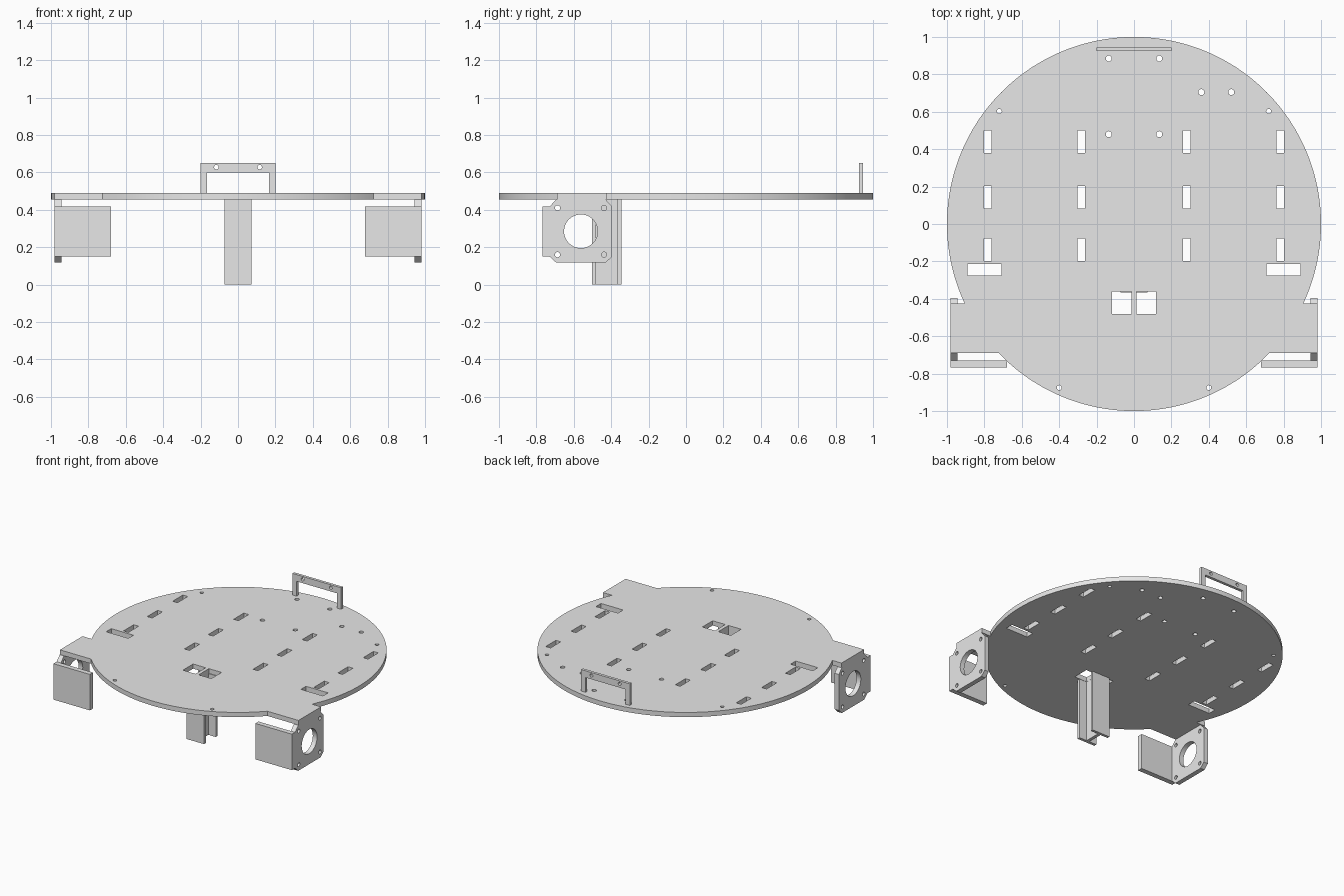
import bpy, bmesh
from math import sin, cos, pi, asin, radians
from mathutils import Matrix

if "Cube" in bpy.data.objects:
    bpy.data.objects.remove(bpy.data.objects["Cube"], do_unlink=True)

grey = bpy.data.materials.new("plain grey")
grey.use_nodes = True
grey.diffuse_color = (0.8, 0.8, 0.8, 1)
grey.node_tree.nodes["Principled BSDF"].inputs["Base Color"].default_value = (0.8, 0.8, 0.8, 1)

# Drawing planes: columns are where the sketch's own axes point
PLANES = {
    "xy": Matrix.Identity(4),
    "yz": Matrix(((0, 0, 1, 0), (1, 0, 0, 0), (0, 1, 0, 0), (0, 0, 0, 1))),
    "xz": Matrix(((1, 0, 0, 0), (0, 0, -1, 0), (0, 1, 0, 0), (0, 0, 0, 1))),
}


def rect(x0, x1, y0, y1):
    return [(x0, y0), (x1, y0), (x1, y1), (x0, y1)]


def circle(x, y, r, n=24):
    return [(x + r * cos(2 * pi * i / n), y + r * sin(2 * pi * i / n)) for i in range(n)]


def arc(a0, a1, n):
    return [(cos(a0 + (a1 - a0) * i / n), sin(a0 + (a1 - a0) * i / n)) for i in range(n + 1)]


def mirrored(half):
    """Close a right-hand outline with its mirror image."""
    return half + [(-x, y) for x, y in reversed(half) if abs(x) > 1e-5]


def sheet(name, plane, lo, hi, outline, holes=()):
    """Extrude an outline with holes between lo and hi across a plane."""
    curve = bpy.data.curves.new(name, "CURVE")
    curve.dimensions = "2D"
    curve.fill_mode = "BOTH"
    curve.extrude = (hi - lo) / 2
    for loop in [outline, *holes]:
        spline = curve.splines.new("POLY")
        spline.points.add(len(loop) - 1)
        spline.use_cyclic_u = True
        for point, (a, b) in zip(spline.points, loop):
            point.co = (a, b, 0, 1)
    sketch = bpy.data.objects.new(name + " sketch", curve)
    bpy.context.collection.objects.link(sketch)
    bpy.context.view_layer.update()
    graph = bpy.context.evaluated_depsgraph_get()
    mesh = bpy.data.meshes.new_from_object(sketch.evaluated_get(graph))
    bpy.data.objects.remove(sketch, do_unlink=True)

    offset = (lo + hi) / 2 * (-1 if plane == "xz" else 1)
    mesh.transform(PLANES[plane] @ Matrix.Translation((0, 0, offset)))
    bm = bmesh.new()
    bm.from_mesh(mesh)
    bmesh.ops.remove_doubles(bm, verts=bm.verts, dist=1e-5)
    bmesh.ops.recalc_face_normals(bm, faces=bm.faces)
    for face in bm.faces:
        face.smooth = True
        face.material_index = 0
    bm.to_mesh(mesh)
    bm.free()
    mesh.set_sharp_from_angle(angle=radians(30))
    mesh.materials.clear()
    mesh.materials.append(grey)
    obj = bpy.data.objects.new(name, mesh)
    bpy.context.collection.objects.link(obj)
    return obj


BOTTOM, TOP = 0.455, 0.49          # base plate heights
EAR_X, EAR_FRONT, EAR_BACK = 0.98, -0.69, -0.425

# Base plate: disc with an ear on each side
half = (arc(-pi / 2, asin(EAR_FRONT), 24)
        + [(EAR_X, EAR_FRONT), (EAR_X, EAR_BACK)]
        + arc(asin(EAR_BACK), pi / 2, 56))
holes = [circle(0.36, 0.705, 0.016), circle(0.52, 0.705, 0.016)]
for s in (-1, 1):
    # Slots in rows of three
    for x in (0.282, 0.783):
        for y in (0.44, 0.142, -0.137):
            holes.append(rect(s * x - 0.02, s * x + 0.02, y - 0.06, y + 0.06))
    # Wide slots and the openings beside the column
    holes.append(rect(s * 0.8 - 0.091, s * 0.8 + 0.091, -0.275, -0.215))
    holes.append(rect(s * 0.065 - 0.052, s * 0.065 + 0.052, -0.48, -0.36))
    # Screw holes
    for x, y, r in ((0.135, 0.885, 0.016), (0.135, 0.48, 0.016),
                    (0.72, 0.603, 0.013), (0.4, -0.875, 0.013)):
        holes.append(circle(s * x, y, r))
sheet("base_plate", "xy", BOTTOM, TOP, mirrored(half), holes)

# Handle at the back
handle = mirrored([(0.165, 0.6), (0.165, TOP), (0.2, TOP), (0.2, 0.65)])
sheet("handle", "xz", 0.924, 0.945, handle,
      [circle(s * 0.116, 0.628, 0.012) for s in (-1, 1)])

# Support column with an H section
column = mirrored([(0.073, -0.503), (0.073, -0.482), (0.012, -0.482),
                   (0.012, -0.365), (0.073, -0.365), (0.073, -0.345)])
sheet("support_column", "xy", 0, BOTTOM, column)

# Motor brackets: a drilled side plate and a front flap under each ear
side_plate = [(-0.767, 0.15), (-0.73, 0.15), (-0.693, 0.117), (-0.43, 0.117),
              (-0.395, 0.15), (-0.395, 0.417), (-0.43, BOTTOM), (-0.693, BOTTOM),
              (-0.73, 0.417), (-0.767, 0.417)]
bolts = [circle(y, z, 0.014) for y in (-0.687, -0.438) for z in (0.16, 0.41)]
for side, s in (("left", 1), ("right", -1)):
    sheet(side + "_motor_plate", "yz", *sorted((s * 0.945, s * EAR_X)), side_plate,
          [circle(-0.562, 0.285, 0.09, 48)] + bolts)
    sheet(side + "_front_flap", "xz", -0.767, -0.73,
          rect(*sorted((s * 0.68, s * 0.945)), 0.15, 0.417))
